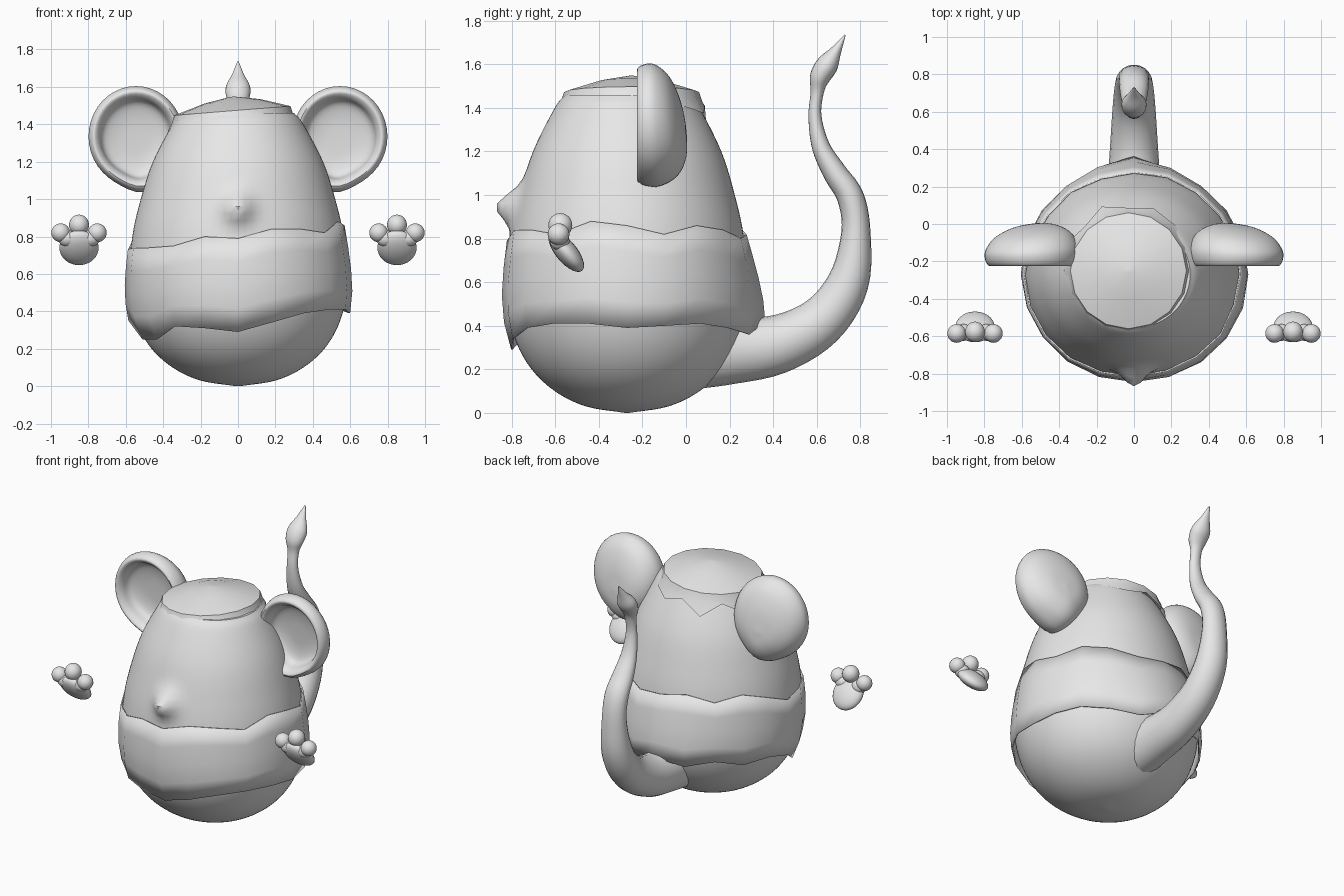
import bpy, bmesh, math
from mathutils import Vector

cube = bpy.data.objects.get("Cube")
if cube:
    bpy.data.objects.remove(cube)

grey = bpy.data.materials.new("plain_grey")
grey.use_nodes = True
grey.diffuse_color = (0.8, 0.8, 0.8, 1)
grey.node_tree.nodes["Principled BSDF"].inputs["Base Color"].default_value = (0.8, 0.8, 0.8, 1)
TAU = math.tau


def finish(bm, name, angle=40):
    bmesh.ops.recalc_face_normals(bm, faces=bm.faces)
    mesh = bpy.data.meshes.new(name)
    bm.to_mesh(mesh)
    bm.free()
    obj = bpy.data.objects.new(name, mesh)
    bpy.context.collection.objects.link(obj)
    mesh.materials.append(grey)
    bpy.ops.object.select_all(action='DESELECT')
    obj.select_set(True)
    bpy.context.view_layer.objects.active = obj
    bpy.ops.object.shade_smooth_by_angle(angle=math.radians(angle))
    return obj


def loft(name, rings, cap_start=True, cap_end=True, angle=40):
    """Skin a list of equal closed rings of points."""
    bm = bmesh.new()
    loops = [[bm.verts.new(p) for p in ring] for ring in rings]
    n = len(loops[0])
    for a, b in zip(loops, loops[1:]):
        for i in range(n):
            j = (i + 1) % n
            bm.faces.new((a[i], a[j], b[j], b[i]))
    for loop, wanted in ((loops[0], cap_start), (loops[-1], cap_end)):
        if wanted:
            bm.faces.new(loop)
    return finish(bm, name, angle)


def spline(points, steps):
    """Smooth curve through tuples of any length."""
    pts = [Vector(p) for p in points]
    pts = [pts[0] * 2 - pts[1]] + pts + [pts[-1] * 2 - pts[-2]]
    out = []
    for a, b, c, d in zip(pts, pts[1:], pts[2:], pts[3:]):
        for s in range(steps):
            t = s / steps
            out.append(0.5 * (2 * b + (c - a) * t + (2 * a - 5 * b + 4 * c - d) * t**2
                              + (3 * b - a - 3 * c + d) * t**3))
    return out + [pts[-2]]


# Body: an egg of revolution with the nose swelling out of its front
CY = -0.27
profile = spline([(0.01, 0), (0.2, 0.03), (0.35, 0.1), (0.47, 0.21), (0.55, 0.36), (0.585, 0.55),
                  (0.565, 0.8), (0.52, 1.0), (0.455, 1.2), (0.35, 1.4), (0.3, 1.46)], 5)


def body_radius(z):
    for a, b in zip(profile, profile[1:]):
        if a.y <= z <= b.y:
            return a.x + (b.x - a.x) * (z - a.y) / (b.y - a.y)
    return profile[-1].x


def around(r, a, z):
    """Point about the body axis; a = 0 is the front, growing toward +x."""
    return Vector((r * math.sin(a), CY - 0.95 * r * math.cos(a), z))


def body_ring(r, z, n=96):
    ring = [around(r, TAU * i / n, z) for i in range(n)]
    for p in ring:
        if p.y < CY:
            d2 = p.x**2 + (z - 0.95)**2
            p.y -= 0.095 * math.exp(-d2 / 0.0055)
    return ring


loft("body", [body_ring(p.x, p.y) for p in profile])

# Middle shell band with cracked upper and lower edges
upper = [.79, .84, .84, .82, .88, .86, .82, .86, .84, .80, .82, .85, .81, .85, .80, .73, .74, .74, .75, .80]
lower = [.29, .34, .39, .41, .41, .39, .40, .41, .39, .36, .42, .38, .42, .38, .40, .35, .25, .25, .32, .31]


def band_ring(t):
    ring = []
    for i, (lo, hi) in enumerate(zip(lower, upper)):
        a = TAU * i / len(upper)
        z = lo + (hi - lo) * t
        back = math.exp(-((a - math.pi) / 0.4)**2) * 0.06 * (1 - t)
        ring.append(around(body_radius(z) + 0.015 + 0.025 * (1 - t)**2 + back, a, z))
    return ring


band = loft("shell_band", [band_ring(t / 4) for t in range(5)], False, False, 60)
thick = band.modifiers.new("thickness", 'SOLIDIFY')
thick.thickness = 0.008
thick.offset = -1


# Shell cap: slightly tilted shallow dome with a toothed collar
def cap_ring(r, z, teeth=0.0, n=16):
    ring = []
    for i in range(n):
        a = TAU * i / n
        tooth = teeth * (i % 2 + 0.4 * math.sin(i * 2.3))
        x = -0.03 + (r + tooth * 0.5) * math.sin(a)
        ring.append((x, -0.25 - (r + tooth * 0.5) * math.cos(a), z + 0.08 * x - tooth))
    return ring


loft("shell_cap", [cap_ring(0.01, 1.55), cap_ring(0.15, 1.525), cap_ring(0.31, 1.475),
                   cap_ring(0.325, 1.43), cap_ring(0.34, 1.405, 0.045)], True, False)

# Ears: dished discs with a rolled rim and a domed back
ear_profile = spline([(0.01, 0.0), (0.45, -0.015), (0.8, -0.06), (0.98, -0.13), (0.98, -0.19),
                      (0.89, -0.225), (0.78, -0.2), (0.68, -0.14), (0.4, -0.115), (0.01, -0.11)], 4)


def ear_ring(r, y, side, n=40):
    ring = []
    for i in range(n):
        a = TAU * i / n
        lobe = 1 + 0.12 * math.exp(-((a - 4.55) / 0.4)**2)
        u, w = r * lobe * math.cos(a), r * lobe * math.sin(a)
        depth = (y + 0.225) / 0.225
        z = 1.335 + 0.27 * w - 0.05 * depth * (1 - r)
        ring.append((side * (0.545 + 0.255 * u), y - 0.03 * depth * (w + u), z))
    return ring


for label, side in (("left", 1), ("right", -1)):
    loft(label + "_ear", [ear_ring(p.x, p.y, side) for p in ear_profile])

# Tail: tapering tube, swelling into a pointed tuft; each entry is y, z, radius
tail = spline([(0.0, 0.3, 0.2), (0.2, 0.29, 0.16), (0.42, 0.315, 0.135), (0.62, 0.42, 0.115),
               (0.745, 0.6, 0.095), (0.78, 0.83, 0.067), (0.755, 0.99, 0.062), (0.685, 1.1, 0.055),
               (0.62, 1.22, 0.042), (0.592, 1.36, 0.03), (0.602, 1.47, 0.03), (0.615, 1.54, 0.047),
               (0.65, 1.6, 0.05), (0.69, 1.665, 0.025), (0.73, 1.735, 0.003)], 5)
rings = []
for i, (y, z, r) in enumerate(tail):
    step = tail[min(i + 1, len(tail) - 1)] - tail[max(i - 1, 0)]
    tangent = Vector((0, step.x, step.y)).normalized()
    normal = Vector((0, -tangent.z, tangent.y))
    wide = Vector((min(r * 1.3, 0.04 + 0.65 * r), 0, 0))
    rings.append([Vector((0, y, z)) + wide * math.cos(TAU * k / 20)
                  + normal * r * math.sin(TAU * k / 20) for k in range(20)])
loft("tail", rings)


# Floating paws: a leaning palm with three round fingers
def ball(name, centre, size, lean=0):
    bm = bmesh.new()
    bmesh.ops.create_uvsphere(bm, u_segments=24, v_segments=16, radius=1)
    for v in bm.verts:
        v.co = Vector((v.co.x * size[0], v.co.y * size[1], v.co.z * size[2]))
        v.co = Vector(centre) + v.co + Vector((0, -lean * v.co.z, 0))
    return finish(bm, name, 180)


for label, side in (("left", 1), ("right", -1)):
    x = 0.85 * side
    ball(label + "_palm", (x, -0.55, 0.74), (0.105, 0.06, 0.093), 0.6)
    ball(label + "_middle_finger", (x, -0.577, 0.862), (0.053, 0.055, 0.055))
    for place, dx in (("inner", -side), ("outer", side)):
        ball(f"{label}_{place}_finger", (x + dx * 0.098, -0.585, 0.82), (0.05, 0.05, 0.05))
        ball(f"{label}_{place}_knuckle", (x + dx * 0.062, -0.58, 0.79), (0.05, 0.045, 0.045))
